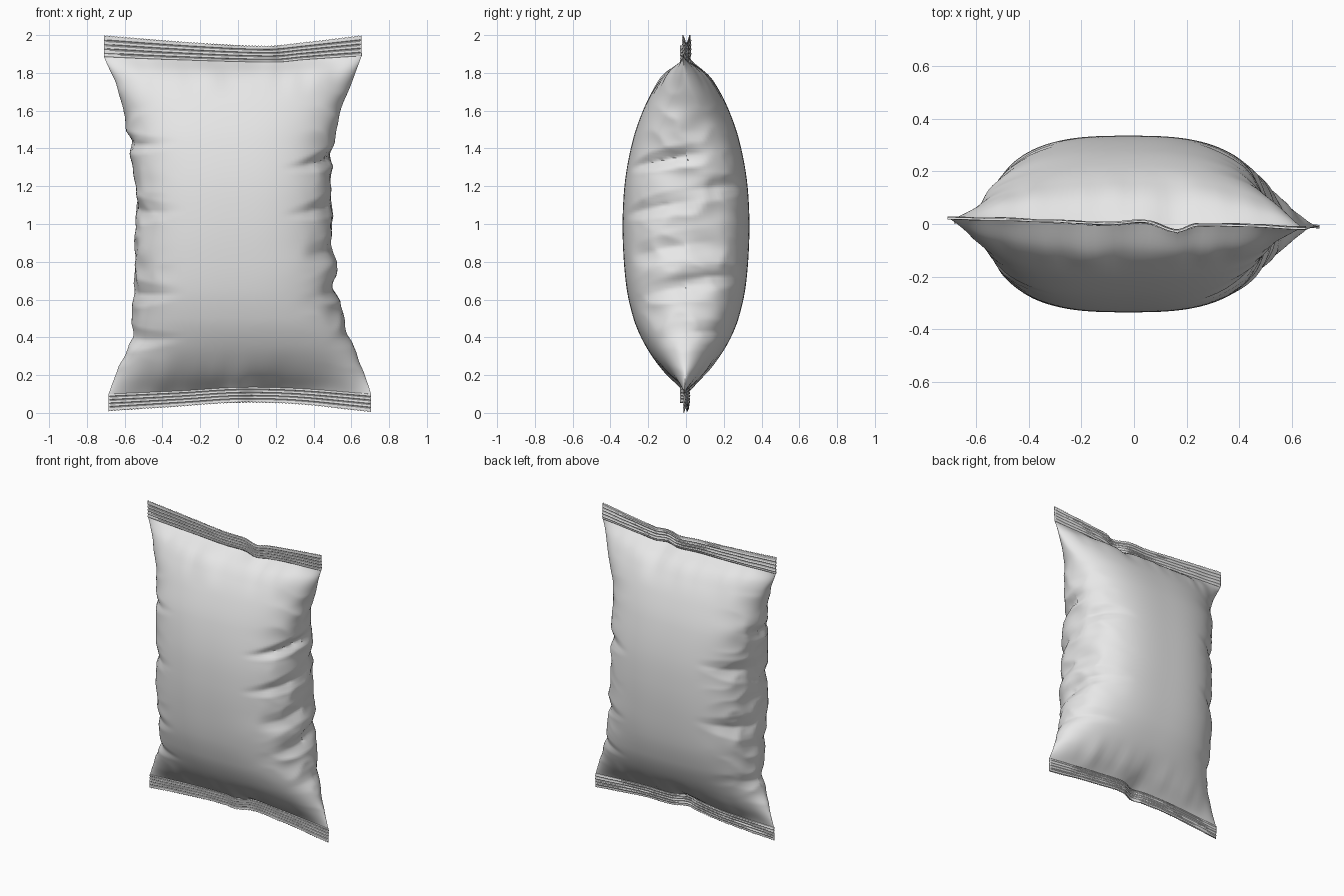
import bpy, bmesh, math
from mathutils import Vector, noise

if "Cube" in bpy.data.objects:
    bpy.data.objects.remove(bpy.data.objects["Cube"])

foil = bpy.data.materials.new("pale grey foil")
foil.diffuse_color = (0.8, 0.8, 0.8, 1)
foil.use_nodes = True
foil.node_tree.nodes["Principled BSDF"].inputs["Base Color"].default_value = foil.diffuse_color


def curve(pts, x):
    """Smooth (Hermite) interpolation through a short list of (x, value) points."""
    if x <= pts[0][0]:
        return pts[0][1]
    if x >= pts[-1][0]:
        return pts[-1][1]
    n = len(pts)
    i = next(k for k in range(n - 1) if x <= pts[k + 1][0])

    def slope(k):
        a, b = pts[max(k - 1, 0)], pts[min(k + 1, n - 1)]
        return (b[1] - a[1]) / (b[0] - a[0])
    (x0, y0), (x1, y1) = pts[i], pts[i + 1]
    h = x1 - x0
    t = (x - x0) / h
    return ((2*t**3 - 3*t*t + 1) * y0 + (t**3 - 2*t*t + t) * h * slope(i)
            + (3*t*t - 2*t**3) * y1 + (t**3 - t*t) * h * slope(i + 1))


# outline of the pillow: left edge, right edge, half depth, against height
LEFT = [(.11, -.685), (.2, -.652), (.34, -.59), (.42, -.567), (.7, -.555), (1.05, -.545),
        (1.3, -.56), (1.45, -.587), (1.6, -.604), (1.75, -.652), (1.88, -.71)]
RIGHT = [(.11, .705), (.2, .672), (.4, .596), (.6, .537), (.75, .527), (.9, .505),
         (1.2, .502), (1.42, .508), (1.6, .547), (1.75, .602), (1.88, .655)]
DEPTH = [(.11, .006), (.2, .102), (.3, .18), (.4, .238), (.5, .278), (.65, .313), (.85, .332),
         (1.05, .335), (1.25, .32), (1.45, .28), (1.6, .228), (1.72, .168), (1.81, .103), (1.88, .006)]

# crimped seals: outer edge height, inner edge height, sideways wave in y
TOP_OUT = [(-.71, 2.0), (-.2, 1.96), (.15, 1.944), (.28, 1.955), (.655, 2.0)]
TOP_IN = [(-.71, 1.885), (-.4, 1.872), (.2, 1.857), (.35, 1.87), (.655, 1.89)]
TOP_WAVE = [(-.71, .022), (-.3, .01), (-.1, 0), (.05, .008), (.16, -.028), (.24, -.004), (.655, -.017)]
BOT_OUT = [(-.685, .008), (-.3, .034), (0, .053), (.3, .046), (.705, .003)]
BOT_IN = [(-.685, .1), (-.3, .117), (0, .135), (.3, .13), (.705, .1)]
BOT_WAVE = [(-.685, .006), (-.3, .012), (-.08, -.008), (0, -.028), (.1, .014), (.3, .004), (.705, -.012)]

# side creases: side, height, y centre, strength, half height
FOLDS = [(-1, 1.44, -.06, .07, .06), (-1, 1.08, -.1, .06, .08), (-1, .64, -.1, .06, .08),
         (-1, .40, -.05, .06, .07), (-1, 1.2, .14, .06, .09), (-1, .8, .12, .07, .09),
         (1, 1.35, -.1, .10, .06), (1, 1.1, -.14, .06, .07), (1, .88, -.05, .06, .08),
         (1, .66, -.02, .05, .07), (1, 1.2, .16, .05, .08), (1, .72, .13, .06, .08), (1, .42, .08, .05, .07)]


def finish(name, bm, angle):
    me = bpy.data.meshes.new(name)
    bmesh.ops.recalc_face_normals(bm, faces=bm.faces)
    bm.to_mesh(me)
    bm.free()
    ob = bpy.data.objects.new(name, me)
    bpy.context.collection.objects.link(ob)
    me.materials.append(foil)
    bpy.ops.object.select_all(action='DESELECT')
    ob.select_set(True)
    bpy.context.view_layer.objects.active = ob
    bpy.ops.object.shade_smooth_by_angle(angle=math.radians(angle))
    return ob


def body_point(z, t):
    lo, hi, d = curve(LEFT, z), curve(RIGHT, z), curve(DEPTH, z)
    u, s = math.cos(t), (-1 if math.sin(t) > 0 else 1)
    au = min(abs(u), 1)
    # boxy-round section, a little more lens shaped towards the seals
    m = min(1, max(0, d / .33))
    b = m ** .6
    p, q = 2.3 + .6 * b, .8 - .39 * b
    x = (lo + hi) / 2 + u * (hi - lo) / 2
    y = s * d * max(0, 1 - au ** p) ** q
    # creases pull the sides inward as sharp V valleys fading to the middle
    edge = max(0, (au - .5) / .5)
    side = 1 if u > 0 else -1
    for fs, fz, fy, amp, hh in FOLDS:
        if fs == side and edge > 0:
            slant = fz + .12 * (abs(x) - .5) * fs + .15 * (y - fy)
            v = max(0, 1 - abs(z - slant) / (hh * (.35 + .65 * edge)))
            k = amp * v * max(0, 1 - abs(y - fy) / .24) * min(1, edge * 1.8) * m
            x -= side * k * .36
            y -= s * k * .4
    # crumple
    n = noise.noise(Vector((x * 5, y * 6 + 3, z * 8)))
    x -= side * edge * m * .025 * (abs(n) - .15)
    y += (.006 * n * edge * s + .03 * noise.noise(Vector((side * 9, 0, z * 5))) * au ** 8) * m
    # blend the ends into the seals, with small puckers beside them
    for wave, inner, end in ((TOP_WAVE, TOP_IN, 1.88), (BOT_WAVE, BOT_IN, .11)):
        w = max(0, 1 - abs(z - end) / .25) ** 2
        pk = 4 * w * (1 - w) * (1 - au ** 4)
        y += w * curve(wave, x) + s * pk * .014 * noise.noise(Vector((x * 11, s * 5, end * 3)))
        z += w * (curve(inner, x) - end)
    return x, y, z


# pillow-shaped bag body
N, ROWS = 120, 150
bm = bmesh.new()
rings = []
for j in range(ROWS + 1):
    z = .11 + 1.77 * j / ROWS
    rings.append([bm.verts.new(body_point(z, 2 * math.pi * (i + .5) / N)) for i in range(N)])
for a, b in zip(rings, rings[1:]):
    for i in range(N):
        k = (i + 1) % N
        bm.faces.new((a[i], a[k], b[k], b[i]))
finish("bag_body", bm, 50)


def seal(name, x0, x1, outer, inner, wave):
    """Flat crimped strip with lengthwise ridges and a saw-toothed outer edge."""
    cols, rows = 160, 20
    bm = bmesh.new()
    grid = []
    for i in range(cols + 1):
        x = x0 + (x1 - x0) * i / cols
        zi, zo = curve(inner, x), curve(outer, x)
        zo += (.006 if zo < zi else -.006) * (i % 2)
        col = []
        for j in range(rows + 1):
            v = j / rows
            # narrow crimp lines on an otherwise flat strip
            ridge = .0035 if j in (3, 7, 11, 15) else 0
            wob = .003 * noise.noise(Vector((x * 9, v * 2, zi)))
            # teeth fade out quickly from the outer edge
            edge_z = curve(outer, x) if j < rows else zo
            col.append(bm.verts.new((x, curve(wave, x) + ridge + wob, zi + (edge_z - zi) * v)))
        grid.append(col)
    for a, b in zip(grid, grid[1:]):
        for j in range(rows):
            bm.faces.new((a[j], b[j], b[j + 1], a[j + 1]))
    ob = finish(name, bm, 25)
    mod = ob.modifiers.new("thickness", 'SOLIDIFY')
    mod.thickness, mod.offset = .008, 0


seal("top_seal", -.71, .655, TOP_OUT, TOP_IN, TOP_WAVE)
seal("bottom_seal", -.685, .705, BOT_OUT, BOT_IN, BOT_WAVE)
